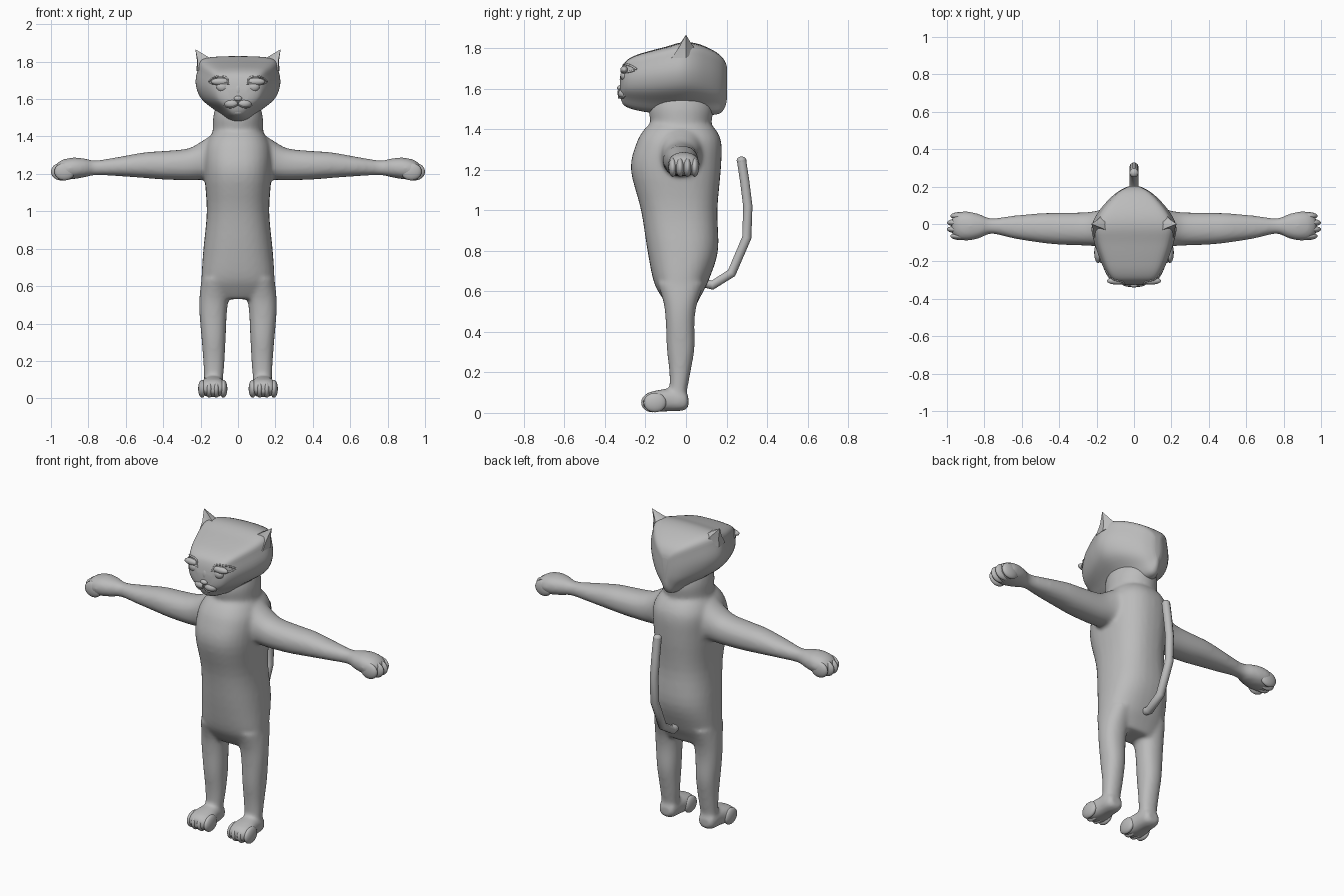
import bpy, bmesh, math
from mathutils import Vector
from mathutils.bvhtree import BVHTree

if "Cube" in bpy.data.objects:
    bpy.data.objects.remove(bpy.data.objects["Cube"])

grey = bpy.data.materials.new("plain_grey")
grey.diffuse_color = (0.5, 0.5, 0.5, 1)
grey.use_nodes = True
grey.node_tree.nodes["Principled BSDF"].inputs["Base Color"].default_value = grey.diffuse_color
AXES = {"X": (0, 1, 2), "Y": (1, 0, 2), "Z": (2, 0, 1)}


def catmull(rows, steps, closed=False):
    """Smooth a list of number tuples with a Catmull-Rom spline."""
    n, out = len(rows), []
    get = (lambda i: rows[i % n]) if closed else (lambda i: rows[max(0, min(n - 1, i))])
    for i in range(n if closed else n - 1):
        for k in range(steps):
            t = k / steps
            out.append([0.5 * (2 * b + (c - a) * t + (2 * a - 5 * b + 4 * c - d) * t * t
                               + (3 * b - a - 3 * c + d) * t ** 3)
                        for a, b, c, d in zip(get(i - 1), get(i), get(i + 1), get(i + 2))])
    return out if closed else out + [list(rows[-1])]


def superellipse(p=2.0, n=32):
    f = lambda v: math.copysign(abs(v) ** (2 / p), v)
    return [(f(math.cos(2 * math.pi * i / n)), f(math.sin(2 * math.pi * i / n))) for i in range(n)]


def finish(name, bm):
    bmesh.ops.recalc_face_normals(bm, faces=bm.faces)
    mesh = bpy.data.meshes.new(name)
    bm.to_mesh(mesh)
    mesh.materials.append(grey)
    mesh.shade_smooth()
    ob = bpy.data.objects.new(name, mesh)
    bpy.context.collection.objects.link(ob)
    return ob


def loft(bm, axis, rings, section, side=1, steps=4):
    """Skin rings (t, u_min, u_max, v_min, v_max) along an axis; side=-1 mirrors in x."""
    a, b, c = AXES[axis]
    loops = []
    for t, u0, u1, v0, v1 in catmull(rings, steps):
        loop = []
        for u, v in section:
            co = [0, 0, 0]
            co[a], co[b], co[c] = t, (u0 + u1 + u * (u1 - u0)) / 2, (v0 + v1 + v * (v1 - v0)) / 2
            co[0] *= side
            loop.append(bm.verts.new(co))
        loops.append(loop)
    faces = [bm.faces.new(loops[0]), bm.faces.new(loops[-1])]
    for l0, l1 in zip(loops, loops[1:]):
        for i in range(len(l0)):
            j = (i + 1) % len(l0)
            faces.append(bm.faces.new((l0[i], l0[j], l1[j], l1[i])))
    bmesh.ops.recalc_face_normals(bm, faces=faces)


def ball(name, centre, radii):
    bm = bmesh.new()
    bmesh.ops.create_uvsphere(bm, u_segments=20, v_segments=12, radius=1)
    bmesh.ops.scale(bm, vec=radii, verts=bm.verts)
    bmesh.ops.translate(bm, vec=centre, verts=bm.verts)
    return finish(name, bm)


def tube(name, points, radius):
    cu = bpy.data.curves.new(name, "CURVE")
    cu.dimensions, cu.bevel_depth, cu.bevel_resolution, cu.use_fill_caps = "3D", radius, 3, True
    sp = cu.splines.new("POLY")
    sp.points.add(len(points) - 1)
    for p, co in zip(sp.points, points):
        p.co = (*co, 1)
    cu.materials.append(grey)
    ob = bpy.data.objects.new(name, cu)
    bpy.context.collection.objects.link(ob)


# Body: torso, neck, limbs and palms fused into one smooth skin
bm = bmesh.new()
loft(bm, "Z", [(0.53, -.15, .15, -.09, .05), (0.58, -.19, .19, -.125, .075),
               (0.65, -.195, .195, -.16, .11), (0.8, -.185, .185, -.19, .158),
               (1.0, -.167, .167, -.222, .155), (1.2, -.18, .18, -.272, .172),
               (1.33, -.18, .18, -.245, .175), (1.40, -.15, .15, -.205, .145),
               (1.44, -.11, .11, -.16, .10)], superellipse(2.4))
loft(bm, "Z", [(1.34, -.16, .16, -.19, .13), (1.42, -.137, .137, -.175, .125),
               (1.50, -.133, .133, -.185, .135), (1.56, -.12, .12, -.17, .12)], superellipse())
for s in (1, -1):
    # arm and palm
    loft(bm, "X", [(.06, -.15, .10, 1.17, 1.43), (.15, -.135, .085, 1.17, 1.40),
                   (.20, -.12, .07, 1.168, 1.37), (.27, -.115, .062, 1.166, 1.335),
                   (.40, -.11, .06, 1.17, 1.322), (.50, -.10, .057, 1.178, 1.315),
                   (.64, -.078, .045, 1.188, 1.29), (.76, -.052, .03, 1.193, 1.272),
                   (.82, -.074, .05, 1.182, 1.282), (.88, -.088, .066, 1.172, 1.287),
                   (.94, -.083, .062, 1.17, 1.275), (.975, -.05, .03, 1.19, 1.25)],
         superellipse(2.2), s)
    # leg
    loft(bm, "Z", [(.03, .085, .185, -.08, .0), (.1, .08, .182, -.08, .004),
                   (.2, .072, .186, -.082, .022), (.32, .066, .195, -.095, .042),
                   (.45, .06, .206, -.10, .042), (.54, .05, .206, -.11, .055),
                   (.64, .04, .195, -.14, .09)], superellipse(2.2), s)
    # foot
    loft(bm, "Y", [(.012, .10, .165, .03, .08), (-.01, .08, .185, .012, .11),
                   (-.08, .074, .192, .008, .12), (-.15, .062, .207, .006, .11),
                   (-.19, .07, .198, .015, .098), (-.212, .09, .18, .03, .08)],
         superellipse(2.4), s)
body = finish("body", bm)
m = body.modifiers.new("fuse", "REMESH")
m.mode, m.voxel_size, m.use_smooth_shade = "VOXEL", 0.011, True
m = body.modifiers.new("soften", "SMOOTH")
m.factor, m.iterations = 0.5, 8

# Toes and fingers
for s in (1, -1):
    for i in range(4):
        k = i - 1.5
        edge = abs(k) > 1
        ball("toe", (s * (.135 + k * .038), -.165 + .012 * edge, .051), (.021, .056, .048))
        ball("finger", (s * (.945 - .018 * edge), -.011 + k * .036, 1.212), (.055, .021, .047))

# Head: wide brow narrowing to the jaw, wedge-shaped at the back
half = [(.2, -1), (.52, -.68), (.87, -.3), (1, .15), (.95, .6), (.84, .9), (.4, .98)]
section = catmull(half + [(-u, v) for u, v in reversed(half)], 4, True)
bm = bmesh.new()
loft(bm, "Y", [(y, -w, w, z0, z1) for y, w, z0, z1 in (
    (-.325, .05, 1.56, 1.65), (-.315, .09, 1.535, 1.70), (-.295, .125, 1.515, 1.738),
    (-.25, .155, 1.50, 1.765), (-.18, .185, 1.488, 1.787), (-.10, .212, 1.483, 1.808),
    (-.02, .226, 1.48, 1.83), (.05, .20, 1.478, 1.825), (.12, .145, 1.476, 1.798),
    (.17, .09, 1.485, 1.765), (.195, .045, 1.52, 1.73), (.203, .02, 1.56, 1.70))], section)
head = finish("head", bm)
bm = bmesh.new()
bm.from_mesh(head.data)
skin = BVHTree.FromBMesh(bm)
bm.free()


def on_face(x, z):
    hit = skin.ray_cast(Vector((x, -1, z)), Vector((0, 1, 0)))[0]
    return hit if hit else Vector((x, -.28, z))


# Muzzle, nose, chin and mouth
ball("nose", (0, -.325, 1.603), (.022, .015, .014))
ball("nose_bridge", (0, -.292, 1.645), (.032, .035, .05))
ball("chin", (0, -.285, 1.535), (.04, .03, .025))
for s in (1, -1):
    ball("muzzle", (s * .032, -.302, 1.575), (.042, .033, .027))
    tube("mouth", [(0, -.334, 1.59), (0, -.333, 1.57), (s * .03, -.332, 1.555),
                   (s * .06, -.312, 1.557), (s * .078, -.295, 1.57)], .004)
    # Half-closed eye with heavy lid
    e = on_face(s * .083, 1.665)
    ball("eye", e + Vector((0, .012, 0)), (.032, .02, .026))
    ball("eyelid", e + Vector((s * .01, .012, .028)), (.052, .02, .02))
    tube("eyelid_edge", [on_face(s * x, z) for x, z in catmull(
        [(.045, 1.682), (.07, 1.685), (.10, 1.683), (.13, 1.682), (.15, 1.69)], 4)], .005)
    tube("brow", [on_face(s * x, z) for x, z in catmull(
        [(.055, 1.69), (.06, 1.712), (.09, 1.722), (.13, 1.715), (.155, 1.695)], 4)], .005)

    # Ear: tapering shell hollowed at the front
    bm = bmesh.new()
    tip = bm.verts.new((s * .228, .0, 1.866))
    dent = bm.verts.new((s * .180, -.03, 1.795))
    base = [bm.verts.new((s * x, y, z)) for x, y, z in (
        (.125, -.045, 1.805), (.165, -.085, 1.775), (.215, -.07, 1.75),
        (.222, .0, 1.75), (.17, .05, 1.79), (.12, .02, 1.80))]
    rim = [bm.verts.new(b.co.lerp(tip.co, .5) - Vector((s * .006, 0, .004))) for b in base]
    for i in range(6):
        j = (i + 1) % 6
        if i < 2:
            bm.faces.new((base[i], base[j], dent))
            continue
        bm.faces.new((base[i], base[j], rim[j], rim[i]))
        bm.faces.new((rim[i], rim[j], tip))
    bm.faces.new((base[0], dent, tip, rim[0]))
    bm.faces.new((base[2], rim[2], tip, dent))
    bm.verts.remove(rim[1])
    bm.faces.new(base)
    ear = finish("ear", bm)
    ear.data.set_sharp_from_angle(angle=math.radians(45))

# Tail
tube("tail", [(0, y, z) for y, z in ((.06, .65), (.13, .63), (.225, .69), (.30, .865),
                                     (.305, 1.02), (.29, 1.14), (.274, 1.245))], .024)
ball("tail_tip", (0, .274, 1.245), (.024, .024, .02))
